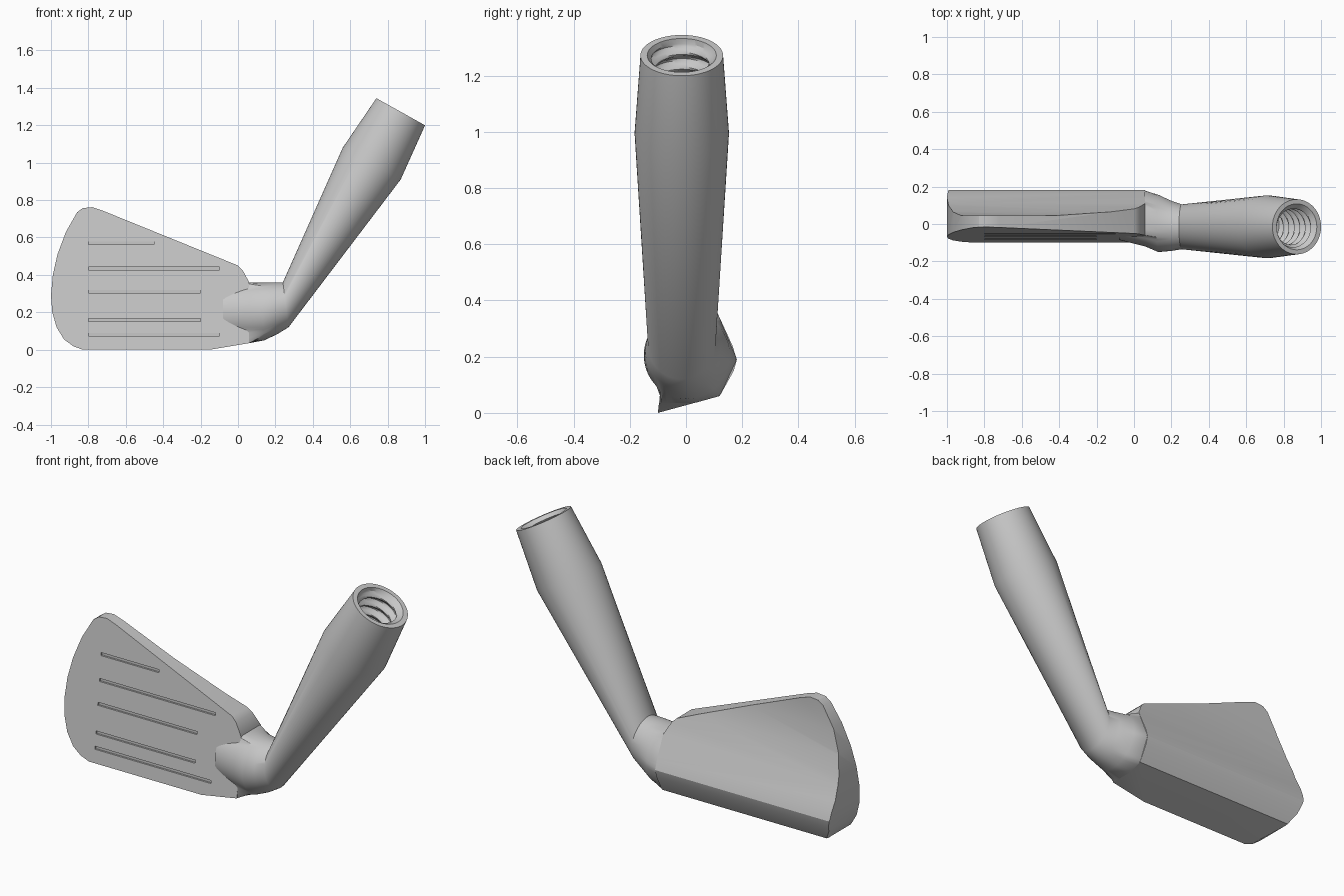
import bpy, bmesh
from math import sin, cos, pi, tau, sqrt
from mathutils import Vector

if "Cube" in bpy.data.objects:
    bpy.data.objects.remove(bpy.data.objects["Cube"])

steel = bpy.data.materials.new("grey steel")
steel.use_nodes = True
steel.diffuse_color = (0.58, 0.58, 0.58, 1)
steel.node_tree.nodes["Principled BSDF"].inputs["Base Color"].default_value = (0.58, 0.58, 0.58, 1)


def make_object(name, bm):
    bmesh.ops.recalc_face_normals(bm, faces=bm.faces)
    mesh = bpy.data.meshes.new(name)
    bm.to_mesh(mesh)
    bm.free()
    mesh.materials.append(steel)
    obj = bpy.data.objects.new(name, mesh)
    bpy.context.collection.objects.link(obj)
    return obj


def prism(name, points, sweep):
    """Extrude a closed outline along a vector."""
    bm = bmesh.new()
    face = bm.faces.new([bm.verts.new(p) for p in points])
    moved = bmesh.ops.extrude_face_region(bm, geom=[face])["geom"]
    bmesh.ops.translate(bm, vec=sweep, verts=[v for v in moved if isinstance(v, bmesh.types.BMVert)])
    return make_object(name, bm)


def activate(obj):
    bpy.ops.object.select_all(action='DESELECT')
    obj.select_set(True)
    bpy.context.view_layer.objects.active = obj


def boolean(obj, cutter, operation):
    cutter.hide_render = True
    mod = obj.modifiers.new("cut", 'BOOLEAN')
    mod.operation, mod.object, mod.solver = operation, cutter, 'EXACT'
    activate(obj)
    bpy.ops.object.modifier_apply(modifier=mod.name)
    bpy.data.objects.remove(cutter)


# Blade: face outline crossed with the side section
HEEL = 0.06
outline = [(HEEL, 0.035), (-0.15, 0), (-0.83, 0), (-0.88, 0.018), (-0.93, 0.055), (-0.97, 0.12),
           (-0.993, 0.2), (-1, 0.29), (-0.99, 0.4), (-0.965, 0.51), (-0.92, 0.63), (-0.86, 0.735),
           (-0.83, 0.757), (-0.78, 0.762), (-0.72, 0.742), (0, 0.45), (0.025, 0.425), (HEEL, 0.36)]
section = [(-0.1, 0), (0.12, 0.06), (0.17, 0.15), (0.181, 0.19), (0.165, 0.24), (0.11, 0.36),
           (0.065, 0.5), (0.045, 0.62), (0.045, 0.8), (-0.012, 0.8)]
blade = prism("blade", [(x, -0.3, z) for x, z in outline], (0, 0.6, 0))
boolean(blade, prism("section_cutter", [(-1.1, y, z) for y, z in section], (1.3, 0, 0)), 'INTERSECT')

# Score lines across the face
bm = bmesh.new()
for z, end in ((0.57, -0.45), (0.435, -0.1), (0.31, -0.2), (0.16, -0.2), (0.08, -0.1)):
    cube = bmesh.ops.create_cube(bm, size=1)["verts"]
    bmesh.ops.scale(bm, vec=(end + 0.8, 0.018, 0.016), verts=cube)
    bmesh.ops.translate(bm, vec=((end - 0.8) / 2, -0.1 + 0.11 * z, z), verts=cube)
boolean(blade, make_object("groove_cutter", bm), 'DIFFERENCE')

# Neck, shaft socket and threaded bore: one loft of rings
SIDES = 64
ANGLES = [tau * i / SIDES for i in range(SIDES)]
SHAFT_Y = -0.015


def ring(centre, up, half_width, radius=lambda t: 1):
    c, u, v = Vector(centre), Vector((up[0], 0, up[1])), Vector((0, half_width, 0))
    return [c + (u * cos(t) + v * sin(t)) * radius(t) for t in ANGLES]


heel_section = [(-0.096, 0.035), (0.03, 0.035), (0.12, 0.06), (0.181, 0.19), (0.11, 0.36), (-0.06, 0.36)]


def heel_radius(t):
    """Larger of the blade's heel section and an oval, around the neck centre."""
    reach = 9
    for (y0, z0), (y1, z1) in zip(heel_section, heel_section[1:] + heel_section[:1]):
        ny, nz = z1 - z0, y0 - y1
        facing = ny * sin(t) + nz * cos(t)
        if facing > 1e-6:
            reach = min(reach, (ny * (y0 - 0.02) + nz * (z0 - 0.2)) / facing)
    return max(reach, 1 / sqrt((sin(t) / 0.14) ** 2 + (cos(t) / 0.16) ** 2))


rim = Vector((0.87, SHAFT_Y, 1.272))
across = Vector((-0.873, 0.487))
inward = Vector((-0.487, 0, -0.873))
rings = [
    ring((-0.08, 0.03, 0.2), (0, 0.14), 0.115),
    ring((HEEL, 0.02, 0.2), (0, 1), 1, heel_radius),
    ring((0.13, 0.003, 0.205), (-0.01, 0.155), 0.153),
    ring((0.2, -0.01, 0.222), (-0.012, 0.138), 0.134),
    ring((0.255, SHAFT_Y, 0.24), (-0.015, 0.12), 0.12),
    ring((0.715, SHAFT_Y, 0.995), (-0.155, 0.085), 0.168),
    ring(rim, across * 0.149, 0.147),
    ring(rim, across * 0.123, 0.123),
]
PITCH, STEPS = 0.06, 8
for k in range(STEPS * 6):
    depth = 0.02 + k * PITCH / STEPS
    rings.append(ring(rim + inward * depth, across, 1,
                      lambda t: 0.108 + 0.012 * cos(tau * k / STEPS + t)))

bm = bmesh.new()
loops = [[bm.verts.new(p) for p in r] for r in rings]
for a, b in zip(loops, loops[1:]):
    for i in range(SIDES):
        j = (i + 1) % SIDES
        bm.faces.new((a[i], a[j], b[j], b[i]))
bm.faces.new(loops[0])
bm.faces.new(loops[-1])
socket = make_object("neck_and_socket", bm)

for obj in (blade, socket):
    activate(obj)
    bpy.ops.object.shade_smooth_by_angle(angle=pi / 6)
